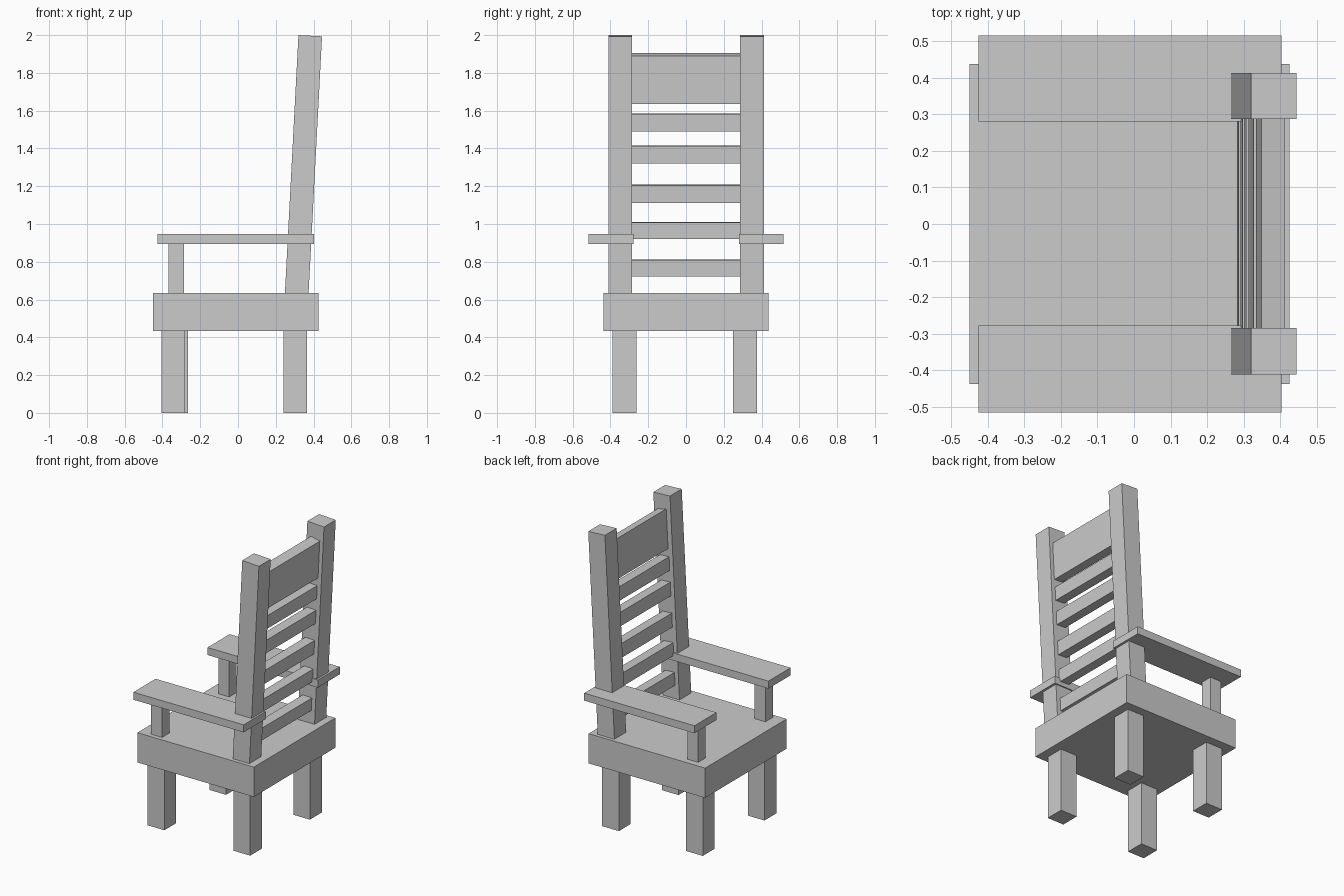
import bpy, bmesh, math
from mathutils import Matrix, Vector

if "Cube" in bpy.data.objects:
    bpy.data.objects.remove(bpy.data.objects["Cube"])

# Frame of the leaning back: origin at the top front edge of the posts
LEAN = Matrix.Translation((0.32, 0, 2.0)) @ Matrix.Rotation(math.radians(3), 4, 'Y')


def box(name, x, y, z, matrix=Matrix(), back_drop=0.0):
    """Box from min/max ranges; back_drop lowers the rear top edge."""
    bm = bmesh.new()
    bmesh.ops.create_cube(bm, size=1)
    for v in bm.verts:
        rear_top = v.co.x > 0 and v.co.z > 0
        v.co = Vector([r[0] + (c + 0.5) * (r[1] - r[0]) for c, r in zip(v.co, (x, y, z))])
        if rear_top:
            v.co.z -= back_drop
    mesh = bpy.data.meshes.new(name)
    bm.to_mesh(mesh)
    bm.free()
    obj = bpy.data.objects.new(name, mesh)
    obj.matrix_world = matrix
    bpy.context.collection.objects.link(obj)
    return obj


# Seat block
box("seat", (-0.45, 0.425), (-0.437, 0.437), (0.433, 0.635))

# Legs
for y, front_x, side in ((-0.39, -0.405, "near"), (0.25, -0.39, "far")):
    box(f"front_leg_{side}", (front_x, front_x + 0.125), (y, y + 0.127), (0, 0.433))
    box(f"back_leg_{side}", (0.24, 0.365), (y, y + 0.127), (0, 0.433))

# Arms, arm supports and leaning back posts
for side, arm_y, support_y, post_y in (
        ("near", (-0.515, -0.277), (-0.407, -0.327), (-0.411, -0.285)),
        ("far", (0.28, 0.516), (0.313, 0.393), (0.287, 0.413))):
    box(f"arm_{side}", (-0.425, 0.403), arm_y, (0.895, 0.946))
    box(f"arm_support_{side}", (-0.367, -0.285), support_y, (0.635, 0.895))
    box(f"back_post_{side}", (0, 0.125), post_y, (-1.38, 0), LEAN)

# Slats across the back
for i, (low, high) in enumerate(((0.72, 0.81), (0.92, 1.01), (1.11, 1.207),
                                 (1.32, 1.415), (1.49, 1.585))):
    box(f"slat_{i + 1}", (0.028, 0.096), (-0.287, 0.289),
        (low - 1.995, high - 1.998), LEAN)

# Tall top rail with a sloped upper edge
box("top_rail", (0.033, 0.099), (-0.287, 0.289), (-0.36, -0.093), LEAN, 0.013)
